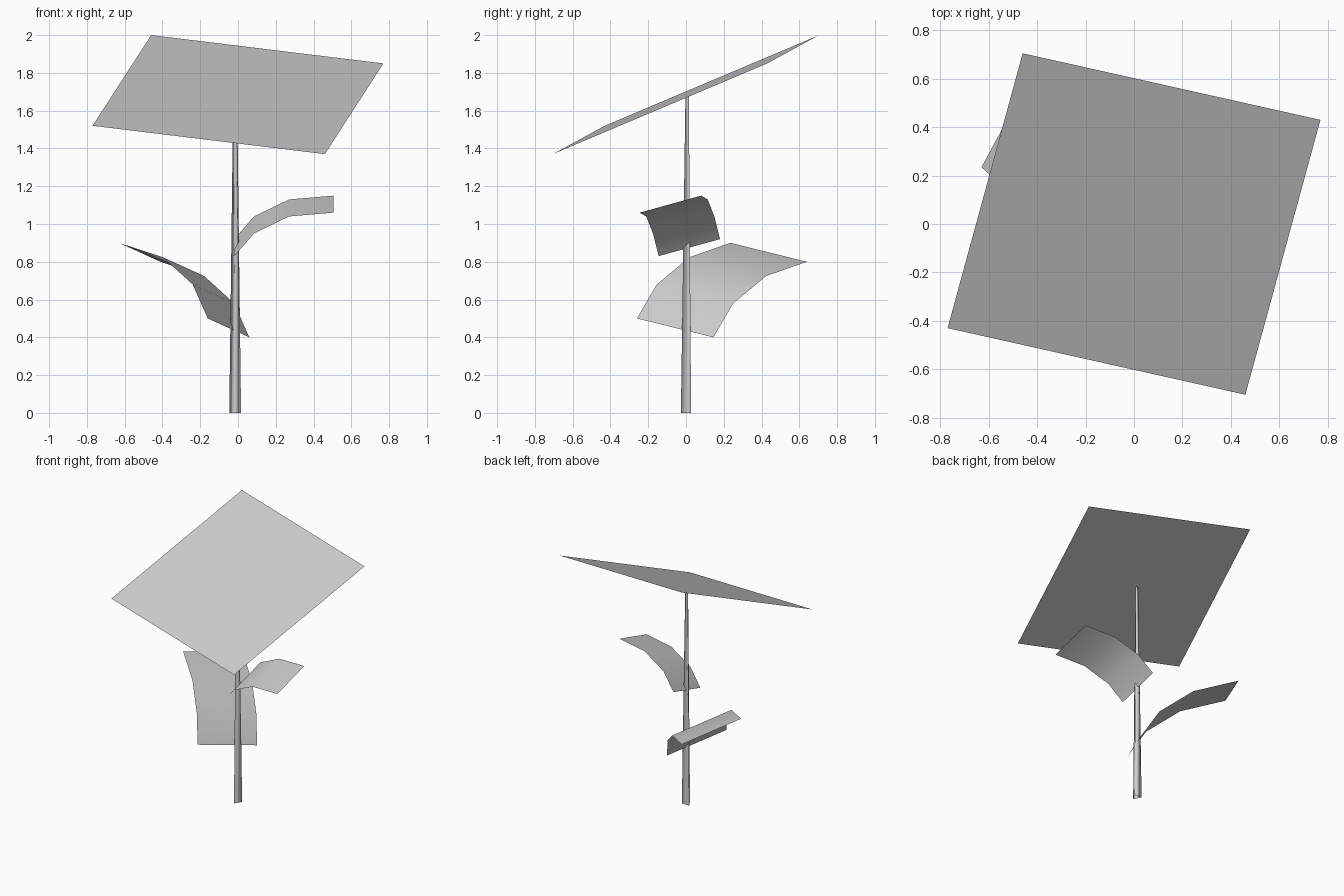
import bpy
import math
from mathutils import Vector

cube = bpy.data.objects.get("Cube")
if cube:
    bpy.data.objects.remove(cube, do_unlink=True)

grey = bpy.data.materials.new("plain grey")
grey.use_nodes = True
colour = (0.6, 0.6, 0.6, 1)
grey.diffuse_color = colour
grey.node_tree.nodes["Principled BSDF"].inputs["Base Color"].default_value = colour


def strip(name, edge, across):
    """Sheet made by sweeping an edge polyline sideways."""
    near = [Vector(p) for p in edge]
    far = [p + Vector(across) for p in near]
    n = len(near)
    faces = [(i, i + 1, n + i + 1, n + i) for i in range(n - 1)]
    mesh = bpy.data.meshes.new(name)
    mesh.from_pydata(near + far, [], faces)
    mesh.materials.append(grey)
    mesh.shade_smooth()
    obj = bpy.data.objects.new(name, mesh)
    bpy.context.collection.objects.link(obj)
    return obj


# Tilted square flower head
strip("flower_head", [(-0.77, -0.43, 1.52), (0.46, -0.705, 1.37)], (0.31, 1.135, 0.48))

# Curved leaves
strip("upper_leaf",
      [(-0.02, -0.145, 0.83), (0.085, -0.175, 0.95),
       (0.27, -0.21, 1.04), (0.505, -0.245, 1.06)],
      (0, 0.325, 0.09))
strip("lower_leaf",
      [(0.06, 0.145, 0.40), (-0.02, 0.25, 0.58),
       (-0.18, 0.425, 0.725), (-0.41, 0.64, 0.80)],
      (-0.22, -0.405, 0.10))

# Tapered three-sided stem
height = 1.68
bpy.ops.mesh.primitive_cone_add(vertices=3, radius1=0.036, radius2=0.012, depth=height,
                                end_fill_type='NOTHING',
                                location=(-0.015, 0.009, height / 2),
                                rotation=(0, 0, math.pi))
stem = bpy.context.object
stem.name = "stem"
stem.data.materials.append(grey)
stem.data.shade_smooth()
